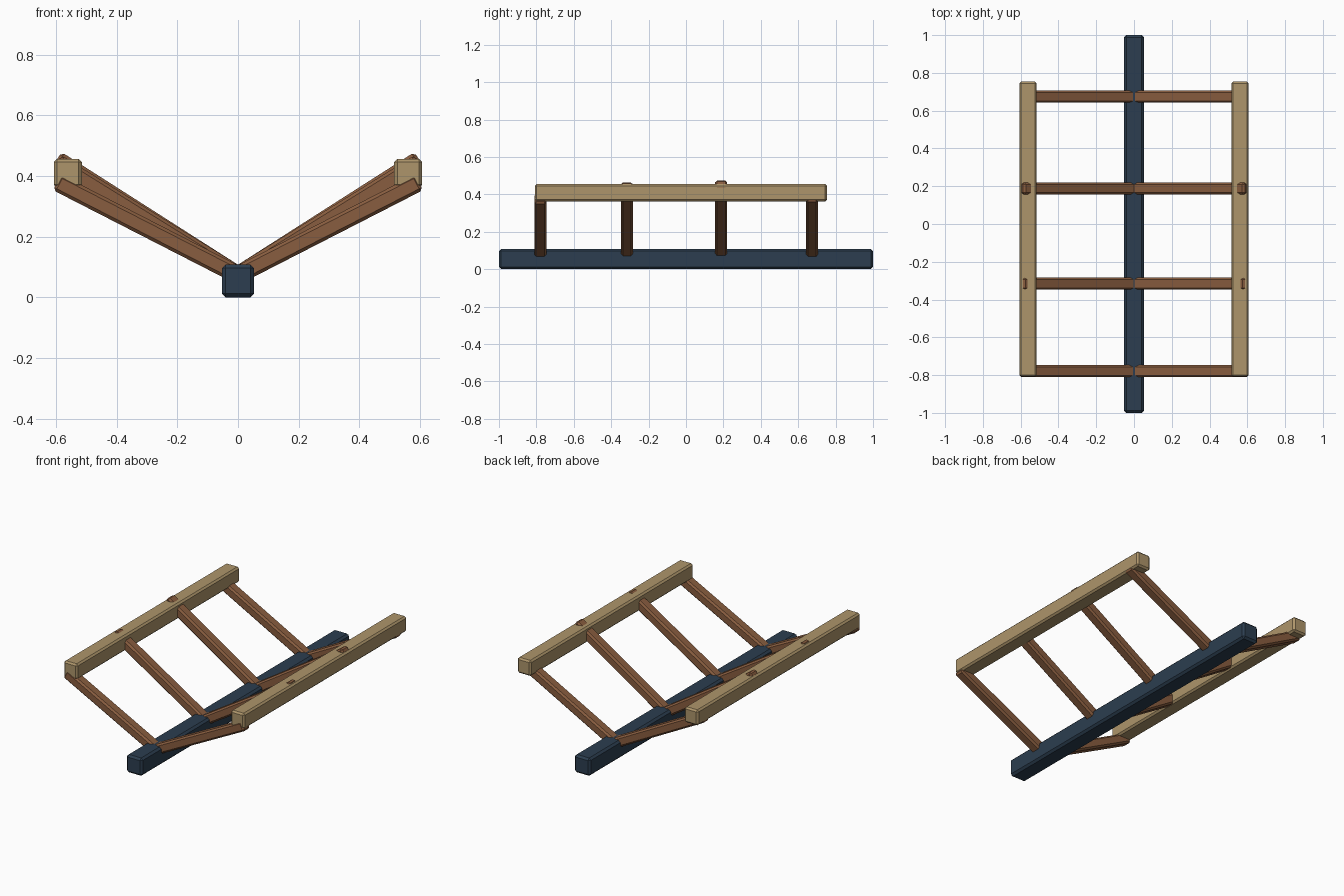
import bpy, bmesh, math
from mathutils import Matrix, Vector

if "Cube" in bpy.data.objects:
    bpy.data.objects.remove(bpy.data.objects["Cube"])


def material(name, rgb):
    m = bpy.data.materials.new(name)
    m.diffuse_color = (*rgb, 1)
    m.use_nodes = True
    m.node_tree.nodes["Principled BSDF"].inputs["Base Color"].default_value = m.diffuse_color
    return m


NAVY = material("navy_paint", (0.025, 0.048, 0.08))
BROWN = material("brown_wood", (0.25, 0.11, 0.05))
TAN = material("tan_wood", (0.42, 0.30, 0.145))


def beam(name, size, centre, mat, chamfer, tilt=0.0):
    """Chamfered box, tilted around the y axis."""
    bm = bmesh.new()
    bmesh.ops.create_cube(bm, size=1)
    bmesh.ops.scale(bm, vec=size, verts=bm.verts)
    bmesh.ops.bevel(bm, geom=bm.edges[:], offset=chamfer, segments=1,
                    affect='EDGES', profile=0.5)
    bmesh.ops.transform(bm, matrix=Matrix.Translation(centre) @ Matrix.Rotation(tilt, 4, 'Y'),
                        verts=bm.verts)
    me = bpy.data.meshes.new(name)
    bm.to_mesh(me)
    bm.free()
    me.materials.append(mat)
    ob = bpy.data.objects.new(name, me)
    bpy.context.collection.objects.link(ob)
    return ob


# Keel beam along the bottom
beam("keel", (0.106, 2.0, 0.108), (0, 0, 0.054), NAVY, 0.012)

# Rib stations: y position and height of the outer end
RIBS = [(-0.779, 0.379), (-0.316, 0.443), (0.188, 0.454), (0.674, 0.389)]
BASE_Z, REACH = 0.073, 0.597

for side, label in ((-1, "left"), (1, "right")):
    # Top rail
    beam(f"{label}_rail", (0.092, 1.563, 0.094), (side * 0.561, -0.027, 0.409), TAN, 0.010)
    # Sloping ribs from keel to rail
    for i, (y, z) in enumerate(RIBS, 1):
        start, end = Vector((0, y, BASE_Z)), Vector((side * REACH, y, z))
        slope = math.atan2(z - BASE_Z, REACH)
        beam(f"{label}_rib_{i}", ((end - start).length, 0.064, 0.058),
             (start + end) / 2, BROWN, 0.010, -side * slope)
